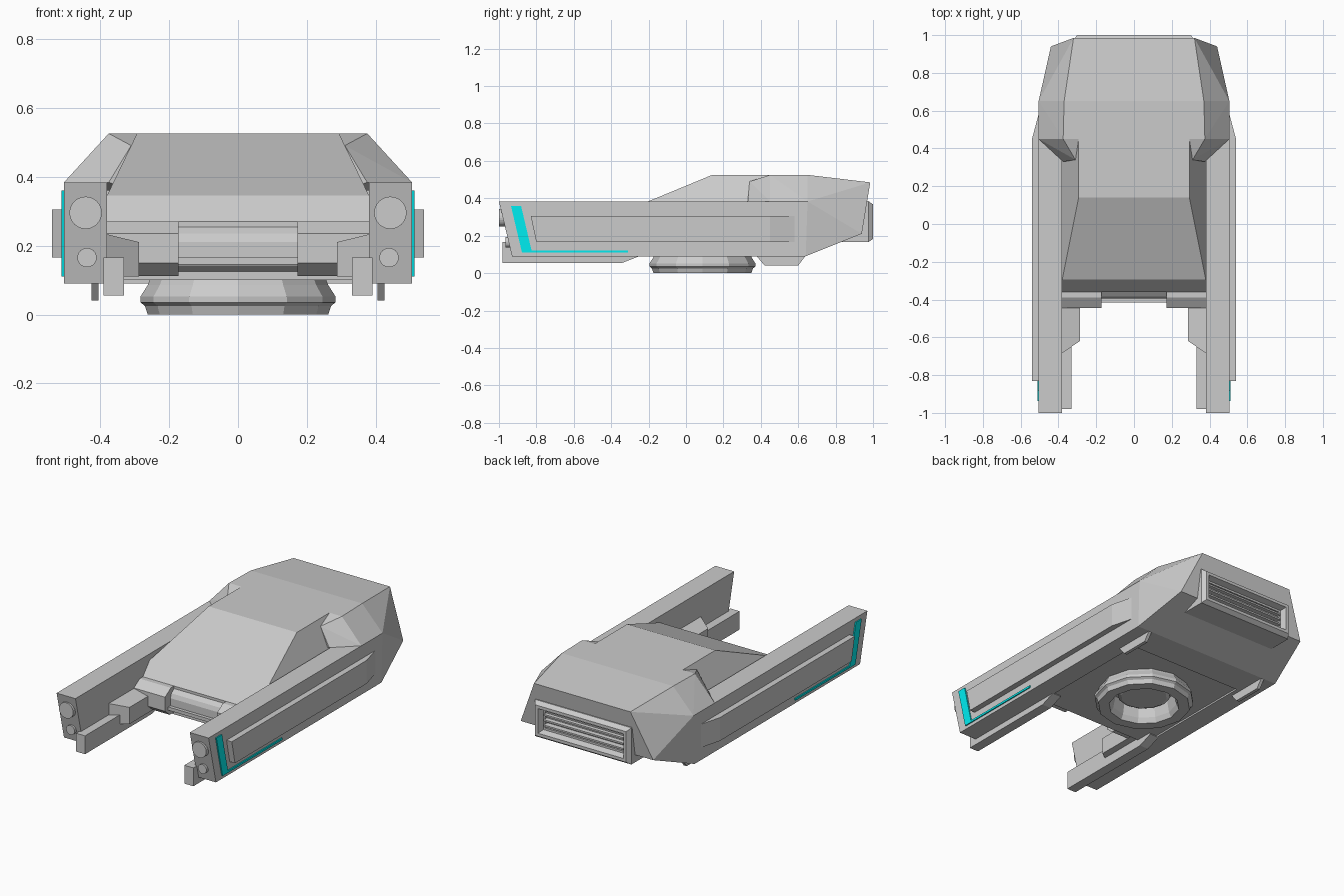
import bpy, bmesh, math
from mathutils import Matrix, Vector

if "Cube" in bpy.data.objects:
    bpy.data.objects.remove(bpy.data.objects["Cube"])


def finish(name, bm, mat=None):
    bmesh.ops.recalc_face_normals(bm, faces=bm.faces)
    me = bpy.data.meshes.new(name)
    bm.to_mesh(me)
    bm.free()
    ob = bpy.data.objects.new(name, me)
    bpy.context.collection.objects.link(ob)
    if mat:
        me.materials.append(mat)
    return ob


def hull(name, pts, both=False):
    """Convex solid; both=True mirrors every point into the same solid."""
    bm = bmesh.new()
    for x, y, z in pts:
        bm.verts.new((x, y, z))
        if both:
            bm.verts.new((-x, y, z))
    res = bmesh.ops.convex_hull(bm, input=bm.verts)
    junk = [v for v in bm.verts if not v.link_faces]
    bmesh.ops.delete(bm, geom=junk, context='VERTS')
    bmesh.ops.dissolve_limit(bm, angle_limit=0.02, verts=bm.verts, edges=bm.edges)
    return finish(name, bm)


def extrude_x(name, profile, x0, x1, mat=None):
    """Extrude a (y, z) profile along x."""
    bm = bmesh.new()
    f = bm.faces.new([bm.verts.new((x0, y, z)) for y, z in profile])
    ext = bmesh.ops.extrude_face_region(bm, geom=[f])
    bmesh.ops.translate(bm, vec=(x1 - x0, 0, 0),
                        verts=[v for v in ext['geom'] if isinstance(v, bmesh.types.BMVert)])
    return finish(name, bm, mat)


def rod_y(name, x, z, r, y0, y1):
    bm = bmesh.new()
    m = Matrix.Translation((x, (y0 + y1) / 2, z)) @ Matrix.Rotation(math.pi / 2, 4, 'X')
    bmesh.ops.create_cone(bm, cap_ends=True, segments=24, radius1=r, radius2=r,
                          depth=y1 - y0, matrix=m)
    return finish(name, bm)


def lathe(name, profile, sides, cy, closed):
    """Spin an (r, z) profile around a vertical axis at y = cy."""
    bm = bmesh.new()
    rings = [[bm.verts.new((r * math.cos(2 * math.pi * i / sides),
                            cy + r * math.sin(2 * math.pi * i / sides), z))
              for i in range(sides)] for r, z in profile]
    n = len(rings)
    for k in range(n if closed else n - 1):
        a, b = rings[k], rings[(k + 1) % n]
        for i in range(sides):
            j = (i + 1) % sides
            bm.faces.new((a[i], a[j], b[j], b[i]))
    if not closed:
        bm.faces.new(rings[0])
        bm.faces.new(rings[-1])
    return finish(name, bm)


def mirror(ob):
    m = ob.modifiers.new("mirror", 'MIRROR')
    m.use_axis[0] = True
    return ob


cyan = bpy.data.materials.new("cyan_light")
cyan.diffuse_color = (0.0, 0.85, 0.88, 1)
cyan.use_nodes = True
cyan.node_tree.nodes["Principled BSDF"].inputs["Base Color"].default_value = cyan.diffuse_color

# Rear hull, tapering to the tail
hull("rear_hull", [
    (.375, .45, .525), (.505, .45, .383), (.505, .45, .09),
    (.37, .65, .525), (.505, .65, .383), (.505, .64, .09),
    (.32, .985, .485), (.44, .94, .21)], both=True)

# Cabin with sloped windscreen
hull("cabin", [
    (.293, .14, .525), (.293, .46, .525), (.38, -.295, .345), (.38, .46, .345),
    (.38, -.36, .27), (.38, .46, .27)], both=True)

# Floor body between the booms
extrude_x("floor_body", [(-.36, .27), (.5, .27), (.5, .1), (-.36, .1)], -.385, .385)

# Shoulders joining cabin and rear hull
mirror(hull("shoulder", [
    (.28, .45, .525), (.375, .45, .525), (.505, .45, .383), (.505, .45, .36),
    (.31, .34, .49), (.28, .345, .49), (.375, .33, .383), (.29, .34, .36)]))

# Side booms with raked noses
mirror(extrude_x("side_boom", [(-1, .383), (.46, .383), (.46, .09), (-.93, .09)], .38, .505))

# Raised outer panels, tapering at the rear
mirror(hull("outer_panel", [
    (x, y, z) for x, y, z in
    [(.50, -.83, .305), (.50, -.80, .165), (.54, -.83, .305), (.54, -.80, .165),
     (.54, .45, .305), (.54, .45, .165), (.50, .60, .305), (.50, .60, .165)]]))

# Glowing strip on each boom
mirror(extrude_x("light_strip", [
    (-.936, .36), (-.882, .36), (-.826, .122), (-.31, .122), (-.31, .11), (-.877, .11)],
    .50, .512, cyan))

# Lower inner rails
mirror(extrude_x("lower_rail", [
    (-.98, .165), (-.3, .165), (-.25, .09), (-.34, .055), (-.98, .055)], .33, .39))

# Inner brackets between rails and nose
mirror(hull("inner_bracket", [
    (.39, -.36, .235), (.287, -.36, .21), (.39, -.36, .11), (.287, -.36, .11),
    (.287, -.62, .21), (.287, -.62, .11), (.39, -.69, .235), (.39, -.69, .11)]))

# Nose bumper: side blocks and recessed centre
mirror(extrude_x("bumper_block", [
    (-.34, .27), (-.39, .27), (-.445, .235), (-.445, .15), (-.40, .112), (-.34, .112)],
    .173, .38))
extrude_x("bumper_centre", [
    (-.34, .27), (-.385, .235), (-.395, .21), (-.395, .165), (-.38, .14), (-.34, .11)],
    -.18, .18)
extrude_x("bumper_bar", [(-.38, .165), (-.415, .165), (-.415, .145), (-.38, .145)], -.18, .18)

# Headlights
for s in (-1, 1):
    rod_y("headlight_large", s * .442, .295, .047, -1.0, -.95)
    rod_y("headlight_small", s * .438, .165, .028, -.965, -.93)

# Belly fins
mirror(extrude_x("belly_fin", [(.37, .1), (.42, .04), (.60, .04), (.645, .1)], .405, .425))

# Belly lift ring and its hub
lathe("lift_ring", [
    (.262, 0), (.270, .025), (.283, .035), (.283, .052), (.262, .085), (.255, .102),
    (.17, .102), (.185, .03), (.20, 0)], 12, .088, True)
lathe("lift_hub", [(.13, .06), (.15, .07), (.15, .105)], 12, .088, False)

# Exhaust frame with stepped recess
bm = bmesh.new()
bmesh.ops.create_cube(bm, size=1, matrix=Matrix.Translation((0, .875, .275)) @
                      Matrix.Diagonal((.64, .20, .22, 1)))
back = max(bm.faces, key=lambda f: f.calc_center_median().y)
for thick, push in ((.018, .025), (.018, 0), (.012, -.035), (.012, 0), (.004, -.03)):
    bmesh.ops.inset_region(bm, faces=[back], thickness=thick, use_even_offset=True)
    bmesh.ops.translate(bm, verts=back.verts, vec=Vector((0, push, 0)))
finish("exhaust_frame", bm)

# Exhaust slats
for i in range(3):
    z = .275 + (i - 1) * .032
    extrude_x("exhaust_slat", [(.925, z + .010), (.975, z + .004),
                               (.975, z - .006), (.925, z - .010)], -.265, .265)
